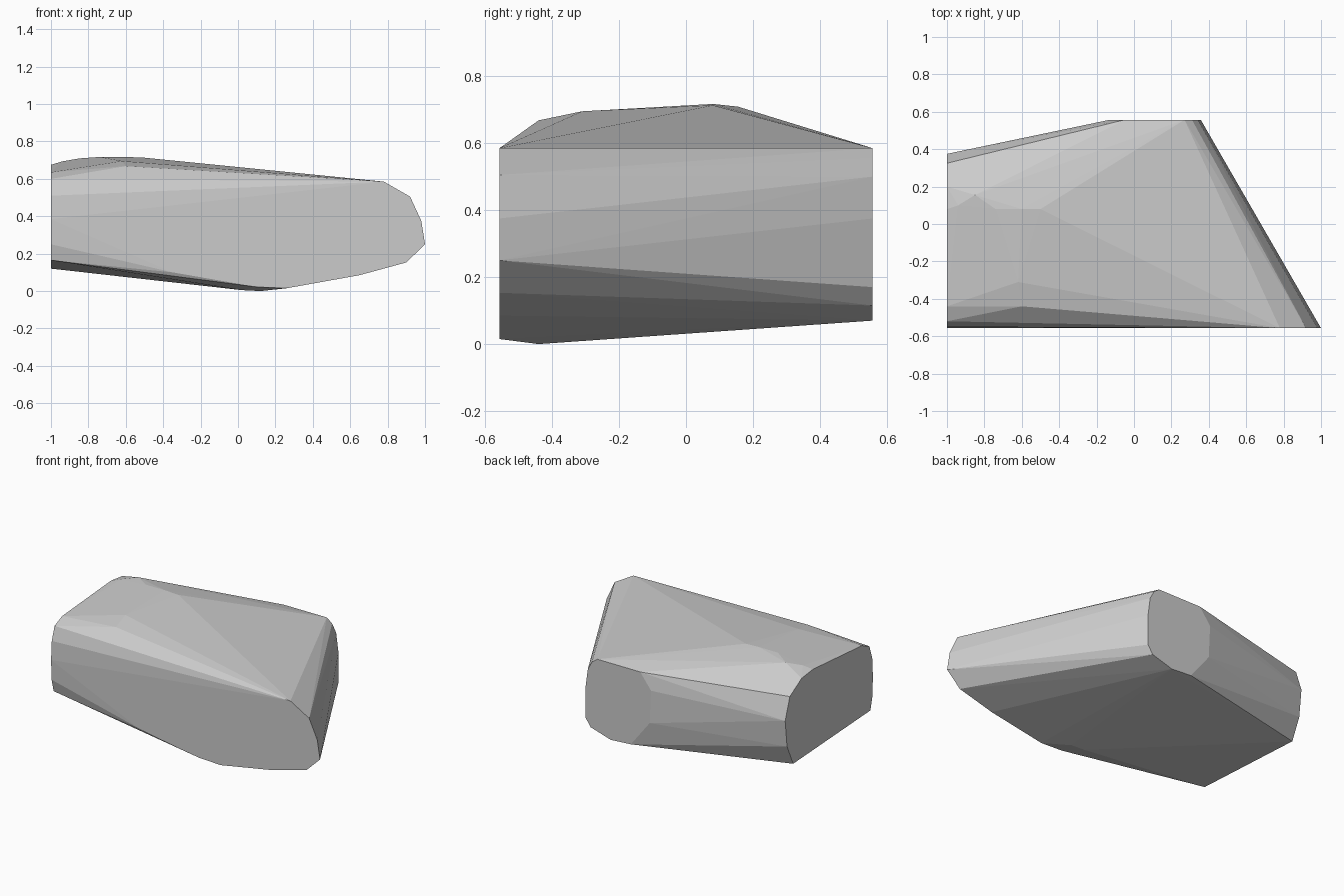
import bpy, bmesh, math

# Front outline (x, z) on the flat front plane
FRONT = [(0.78, 0.585), (0.92, 0.505), (0.98, 0.375), (1.0, 0.25), (0.90, 0.153),
         (0.65, 0.085), (0.26, 0.015), (0.1, 0.022), (-0.35, 0.10)]
# Smaller back outline (x, z) on the flat back plane
BACK = [(0.27, 0.585), (0.31, 0.555), (0.34, 0.50), (0.357, 0.375), (0.357, 0.17),
        (0.32, 0.115), (0.17, 0.07), (0.02, 0.08), (-0.12, 0.26), (-0.13, 0.48),
        (-0.05, 0.585)]
# Left cut face (y, z) at x = -1
LEFT = [(-0.52, 0.60), (-0.55, 0.51), (-0.557, 0.385), (-0.552, 0.25), (-0.53, 0.165),
        (0.29, 0.12), (0.355, 0.26), (0.375, 0.44), (0.325, 0.585), (0.20, 0.66),
        (0.08, 0.675), (-0.44, 0.635)]
# Crown and keel points of the chipped top and bottom
CROWN = [(-0.60, -0.44, 0.668), (-0.62, -0.31, 0.695), (-0.60, 0.08, 0.717),
         (-0.74, 0.08, 0.717), (-0.50, 0.08, 0.713), (-0.85, 0.155, 0.709),
         (-0.94, 0.10, 0.693)]
KEEL = [(0.12, -0.44, 0.0), (0.02, -0.44, 0.005)]

points = [(x, -0.557, z) for x, z in FRONT]
points += [(x, 0.557, z) for x, z in BACK]
points += [(-1.0, y, z) for y, z in LEFT]
points += CROWN + KEEL

# Faceted block wrapped around the outlines
bm = bmesh.new()
for p in points:
    bm.verts.new(p)
hull = bmesh.ops.convex_hull(bm, input=bm.verts[:])
loose = [v for v in bm.verts if not v.link_faces]
bmesh.ops.delete(bm, geom=loose, context='VERTS')
bmesh.ops.dissolve_limit(bm, angle_limit=math.radians(0.5),
                         verts=bm.verts[:], edges=bm.edges[:])
bmesh.ops.recalc_face_normals(bm, faces=bm.faces[:])
mesh = bpy.data.meshes.new("faceted_rock")
bm.to_mesh(mesh)
bm.free()
rock = bpy.data.objects.new("faceted_rock", mesh)
bpy.context.collection.objects.link(rock)
